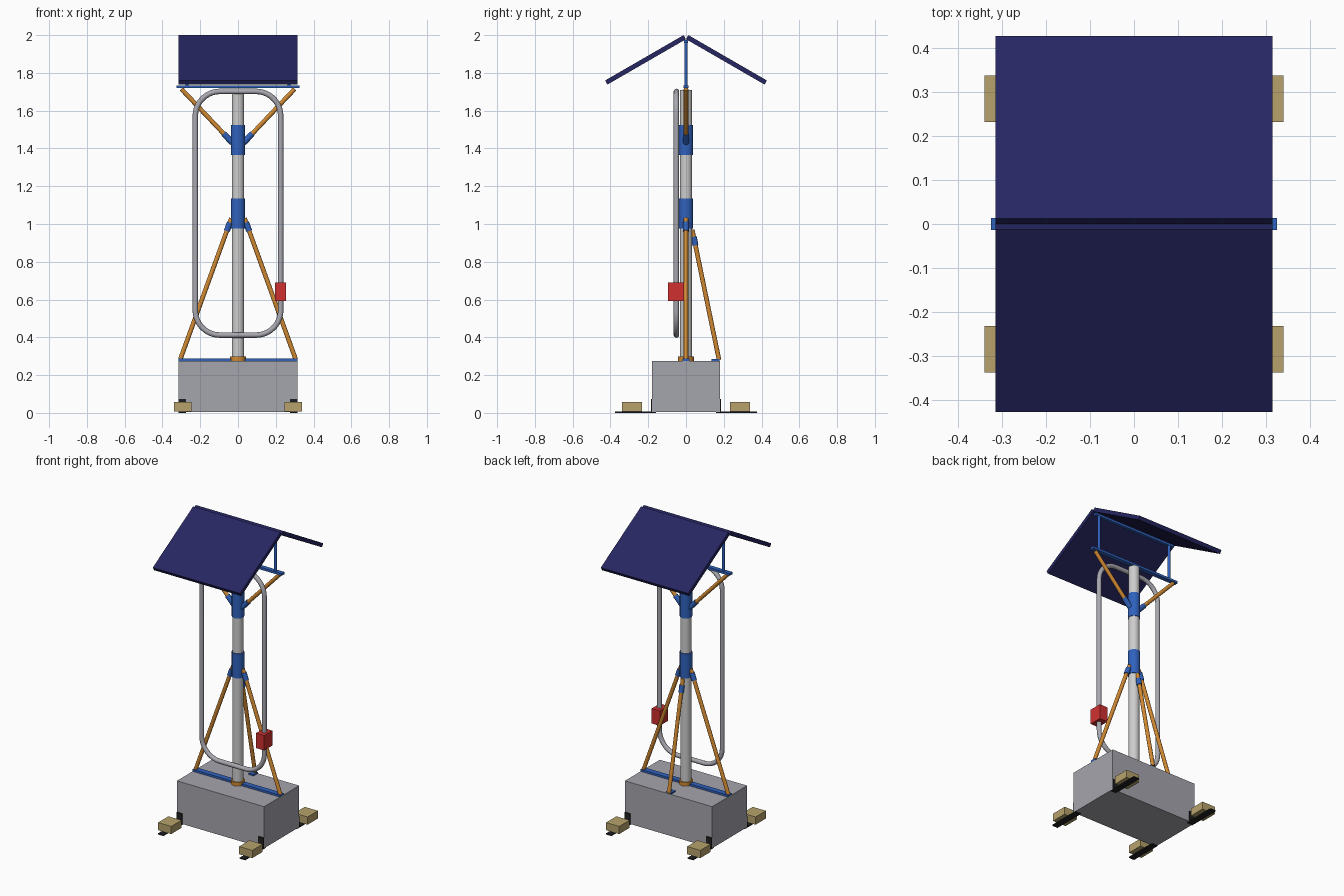
import bpy
import math
from mathutils import Vector

cube = bpy.data.objects.get("Cube")
if cube:
    bpy.data.objects.remove(cube, do_unlink=True)


def material(name, *rgb):
    linear = [((c / 255 + 0.055) / 1.055) ** 2.4 for c in rgb] + [1]
    mat = bpy.data.materials.new(name)
    mat.use_nodes = True
    mat.diffuse_color = linear
    mat.node_tree.nodes["Principled BSDF"].inputs["Base Color"].default_value = linear
    return mat


NAVY = material("navy panel", 38, 38, 98)
BLUE = material("blue steel", 48, 98, 190)
ORANGE = material("orange strut", 210, 138, 50)
CONCRETE = material("concrete grey", 165, 165, 173)
PALE = material("pale pole grey", 205, 205, 205)
TUBE = material("tube grey", 168, 168, 176)
RED = material("red", 208, 48, 48)
TAN = material("tan", 182, 162, 108)
BLACK = material("black steel", 32, 32, 34)


def box(name, mat, low, high):
    low, high = Vector(low), Vector(high)
    bpy.ops.mesh.primitive_cube_add(size=1, location=(low + high) / 2)
    obj = bpy.context.object
    obj.name = name
    obj.scale = high - low
    bpy.ops.object.transform_apply(location=False, rotation=False, scale=True)
    obj.data.materials.append(mat)
    return obj


def rod(name, mat, start, end, radius, sides=16):
    start, end = Vector(start), Vector(end)
    axis = end - start
    bpy.ops.mesh.primitive_cylinder_add(vertices=sides, radius=radius, depth=axis.length,
                                        location=(start + end) / 2)
    obj = bpy.context.object
    obj.name = name
    obj.rotation_euler = axis.to_track_quat("Z", "Y").to_euler()
    obj.data.materials.append(mat)
    bpy.ops.object.shade_smooth_by_angle(angle=math.radians(40))
    return obj


def strut(name, foot, top, sleeve_from, sleeve_to):
    # Orange rod with a blue sleeve over part of its length
    foot, top = Vector(foot), Vector(top)
    rod(name, ORANGE, foot, top, 0.012)
    rod(name + "_sleeve", BLUE, foot.lerp(top, sleeve_from), foot.lerp(top, sleeve_to), 0.016)


# Ballast block with corner outriggers
box("ballast_block", CONCRETE, (-0.315, -0.18, 0.004), (0.315, 0.18, 0.275))
for sx, side in ((-1, "right"), (1, "left")):
    for sy, end in ((-1, "front"), (1, "back")):
        tag = f"{end}_{side}"
        x0, x1 = sorted((sx * 0.275, sx * 0.315))
        y0, y1 = sorted((sy * 0.16, sy * 0.375))
        box("outrigger_strip_" + tag, BLACK, (x0, y0, 0), (x1, y1, 0.007))
        y0, y1 = sorted((sy * 0.178, sy * 0.186))
        box("outrigger_plate_" + tag, BLACK, (x0, y0, 0), (x1, y1, 0.073))
        x0, x1 = sorted((sx * 0.245, sx * 0.34))
        y0, y1 = sorted((sy * 0.232, sy * 0.338))
        box("foot_block_" + tag, TAN, (x0, y0, 0.007), (x1, y1, 0.057))

# Mounting straps on the block
box("base_strap", BLUE, (-0.315, -0.018, 0.275), (0.315, 0.018, 0.288))
box("back_strap", BLUE, (-0.018, 0.135, 0.275), (0.018, 0.178, 0.284))

# Pole with foot ring and collars
rod("pole", PALE, (0, 0, 0.275), (0, 0, 1.71), 0.033, 32)
rod("foot_ring", ORANGE, (0, 0, 0.275), (0, 0, 0.298), 0.042, 32)
rod("lower_collar", BLUE, (0, 0, 0.975), (0, 0, 1.135), 0.037, 32)
rod("upper_collar", BLUE, (0, 0, 1.365), (0, 0, 1.525), 0.037, 32)

# Diagonal struts
for s, side in ((-1, "right"), (1, "left")):
    strut("lower_strut_" + side, (s * 0.305, 0, 0.285), (s * 0.035, 0, 1.03), 0.91, 0.97)
    strut("upper_strut_" + side, (s * 0.3, 0, 1.715), (s * 0.03, 0, 1.43), 0.83, 1)
strut("back_strut", (0, 0.175, 0.28), (0, 0.033, 0.97), 0.88, 0.945)

# Roof frame
box("cross_beam", BLUE, (-0.325, -0.014, 1.719), (0.325, 0.014, 1.734))
box("ridge_beam", BLUE, (-0.3, -0.01, 1.958), (0.3, 0.01, 1.974))
for s, side in ((-1, "right"), (1, "left")):
    rod("roof_post_" + side, BLUE, (s * 0.27, 0, 1.73), (s * 0.27, 0, 1.965), 0.009)

# Two sloping roof panels that meet at the ridge
SLOPE = math.radians(30)
LENGTH, THICK = 0.48, 0.025
for s, side in ((-1, "front"), (1, "back")):
    panel = box("roof_panel_" + side, NAVY, (-0.315, -LENGTH / 2, -THICK / 2),
                (0.315, LENGTH / 2, THICK / 2))
    panel.rotation_euler.x = -s * SLOPE
    panel.location = (0,
                      s * (math.cos(SLOPE) * LENGTH / 2 + math.sin(SLOPE) * THICK / 2),
                      2 - math.sin(SLOPE) * LENGTH / 2 - math.cos(SLOPE) * THICK / 2)

# Closed tube loop with rounded corners, in front of the pole
HALF_X, LOW_Z, HIGH_Z, CORNER = 0.226, 0.412, 1.702, 0.13
points = []
for corner, (sx, cz) in enumerate(((1, HIGH_Z - CORNER), (-1, HIGH_Z - CORNER),
                                   (-1, LOW_Z + CORNER), (1, LOW_Z + CORNER))):
    for step in range(11):
        a = (corner + step / 10) * math.pi / 2
        points.append((sx * (HALF_X - CORNER) + CORNER * math.cos(a), -0.051,
                       cz + CORNER * math.sin(a), 1))
curve = bpy.data.curves.new("tube_loop", "CURVE")
curve.dimensions = "3D"
curve.bevel_depth = 0.0145
curve.bevel_resolution = 4
spline = curve.splines.new("POLY")
spline.points.add(len(points) - 1)
for target, point in zip(spline.points, points):
    target.co = point
spline.use_cyclic_u = True
spline.use_smooth = True
curve.materials.append(TUBE)
bpy.context.collection.objects.link(bpy.data.objects.new("tube_loop", curve))

# Control box clamped on the tube
box("control_box", RED, (0.196, -0.095, 0.593), (0.255, -0.01, 0.69))
